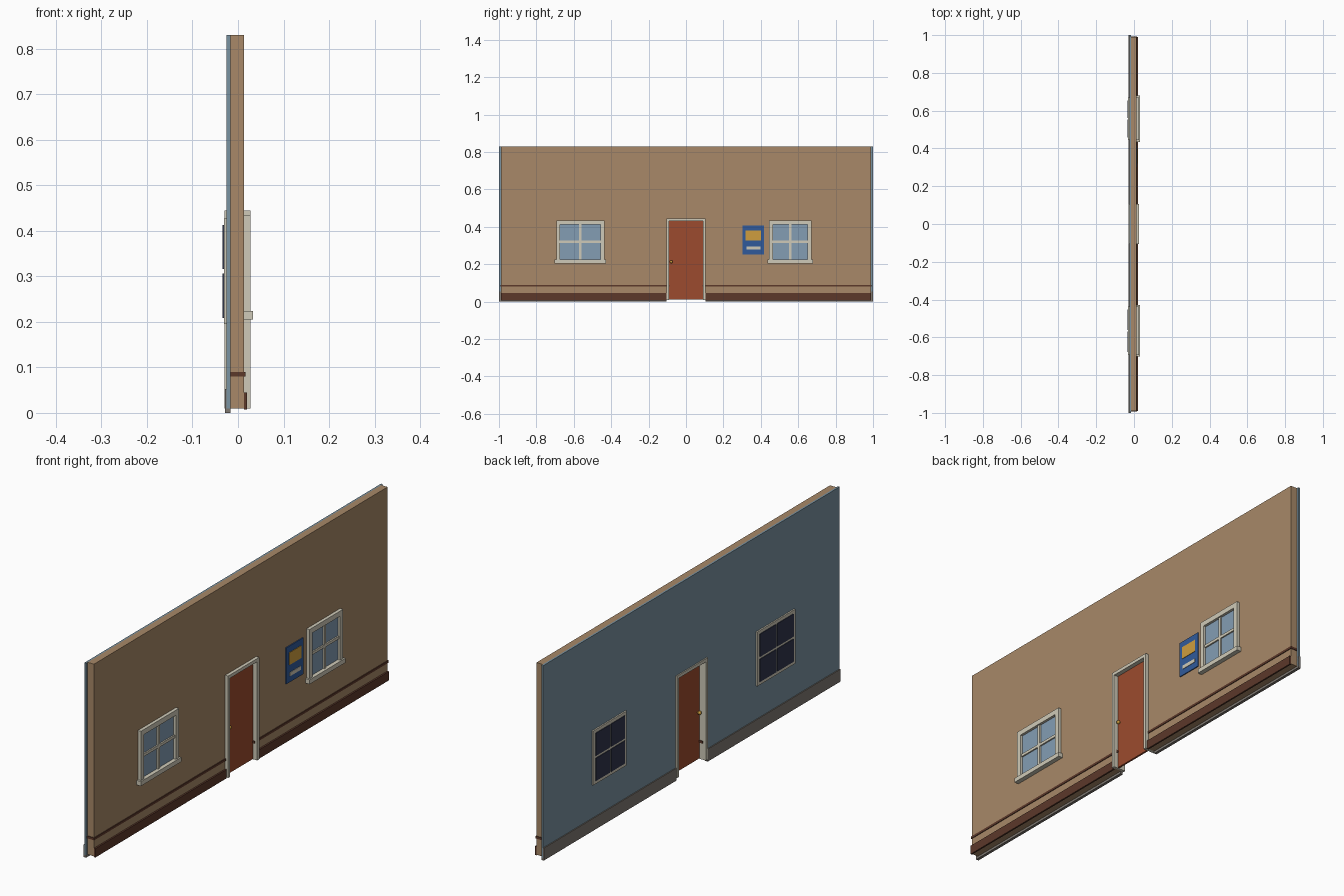
import bpy, bmesh, math
from mathutils import Matrix

if "Cube" in bpy.data.objects:
    bpy.data.objects.remove(bpy.data.objects["Cube"])


def material(name, r, g, b):
    lin = [((c / 255 + 0.055) / 1.055) ** 2.4 for c in (r, g, b)]
    m = bpy.data.materials.new(name)
    m.diffuse_color = (*lin, 1)
    m.use_nodes = True
    m.node_tree.nodes["Principled BSDF"].inputs["Base Color"].default_value = m.diffuse_color
    return m


TAN = material("tan plaster", 168, 137, 104)
BROWN = material("dark brown", 92, 56, 42)
CREAM = material("cream trim", 207, 202, 184)
GLASS = material("pale blue glass", 132, 157, 180)
RED = material("rust door", 156, 75, 46)
BLUE = material("interior blue", 122, 147, 162)
GREY = material("grey skirting", 127, 120, 113)
NAVY = material("night glass", 47, 53, 75)
SIGN = material("sign blue", 48, 90, 155)
GOLD = material("gold", 207, 158, 62)


def finish(name, bm, mat):
    bmesh.ops.recalc_face_normals(bm, faces=bm.faces)
    me = bpy.data.meshes.new(name)
    bm.to_mesh(me)
    bm.free()
    me.materials.append(mat)
    ob = bpy.data.objects.new(name, me)
    bpy.context.collection.objects.link(ob)
    return ob


def prism(name, mat, x0, x1, *profiles):
    """Extrude closed (y, z) profiles from x0 to x1 as one object."""
    bm = bmesh.new()
    for pts in profiles:
        f = bm.faces.new([bm.verts.new((x0, y, z)) for y, z in pts])
        r = bmesh.ops.extrude_face_region(bm, geom=[f])
        vs = [v for v in r["geom"] if isinstance(v, bmesh.types.BMVert)]
        bmesh.ops.translate(bm, verts=vs, vec=(x1 - x0, 0, 0))
    return finish(name, bm, mat)


def rect(y0, y1, z0, z1):
    return [(y0, z0), (y1, z0), (y1, z1), (y0, z1)]


def arch(outer, top, inner, inner_top, z0=0.01):
    """Upside-down U: a wall or trim around the doorway."""
    return [(-outer, z0), (-outer, top), (outer, top), (outer, z0),
            (inner, z0), (inner, inner_top), (-inner, inner_top), (-inner, z0)]


# Wall: tan outer core and blue inner lining, both open at the doorway
prism("outer_wall", TAN, -0.017, 0.013, arch(0.99, 0.83, 0.1, 0.44))
prism("inner_lining", BLUE, -0.025, -0.017, arch(1.0, 0.83, 0.1, 0.44))

# Strips on both sides of the door
both = lambda a, b, z0, z1: (rect(-b, -a, z0, z1), rect(a, b, z0, z1))
prism("outer_plinth", BROWN, 0.013, 0.02, *both(0.105, 0.99, 0.007, 0.045))
prism("rail_band", BROWN, -0.0165, 0.016, *both(0.088, 0.993, 0.08, 0.09))
prism("inner_skirting", GREY, -0.029, -0.017, *both(0.105, 1.0, 0.0, 0.053))

# Door, lined frame and knobs
prism("door_frame", CREAM, -0.03, 0.027, arch(0.105, 0.445, 0.091, 0.431))
prism("door", RED, 0.0, 0.008, rect(-0.092, 0.092, 0.012, 0.432))
bm = bmesh.new()
for x in (-0.009, 0.016):
    bmesh.ops.create_uvsphere(bm, u_segments=12, v_segments=8, radius=0.008,
                              matrix=Matrix.Translation((x, -0.079, 0.213)))
bmesh.ops.create_cone(bm, cap_ends=True, segments=10, radius1=0.004, radius2=0.004, depth=0.024,
                      matrix=Matrix.Translation((0.004, -0.079, 0.213)) @ Matrix.Rotation(math.pi / 2, 4, "Y"))
finish("door_knobs", bm, GOLD)


# Windows: framed glass with sill outside, dark panes inside
def window(label, c, h):
    g = h - 0.02
    prism(label + "_glass", GLASS, 0.013, 0.016, rect(c - g, c + g, 0.215, 0.415))
    prism(label + "_frame", CREAM, 0.013, 0.027,
          rect(c - h, c - g, 0.213, 0.434), rect(c + g, c + h, 0.213, 0.434),
          rect(c - g, c + g, 0.412, 0.434))
    prism(label + "_glazing_bars", CREAM, 0.014, 0.022,
          rect(c - 0.006, c + 0.006, 0.22, 0.412), rect(c - g, c + g, 0.314, 0.326))
    prism(label + "_sill", CREAM, 0.013, 0.033, rect(c - h - 0.009, c + h + 0.009, 0.205, 0.224))
    prism(label + "_inner_frame", CREAM, -0.031, -0.025, rect(c - h, c + h, 0.195, 0.427))
    panes = [rect(c + a, c + b, z0, z1)
             for a, b in ((-h + 0.015, -0.005), (0.005, h - 0.015))
             for z0, z1 in ((0.209, 0.306), (0.316, 0.413))]
    prism(label + "_inner_panes", NAVY, -0.034, -0.031, *panes)


window("wide_window", -0.565, 0.128)
window("narrow_window", 0.557, 0.113)

# Notice board
prism("notice_board", SIGN, 0.013, 0.017, rect(0.303, 0.416, 0.252, 0.407))
prism("notice_picture", GOLD, 0.017, 0.019, rect(0.319, 0.4, 0.327, 0.38))
prism("notice_strip", CREAM, 0.017, 0.019, rect(0.324, 0.399, 0.278, 0.294))
